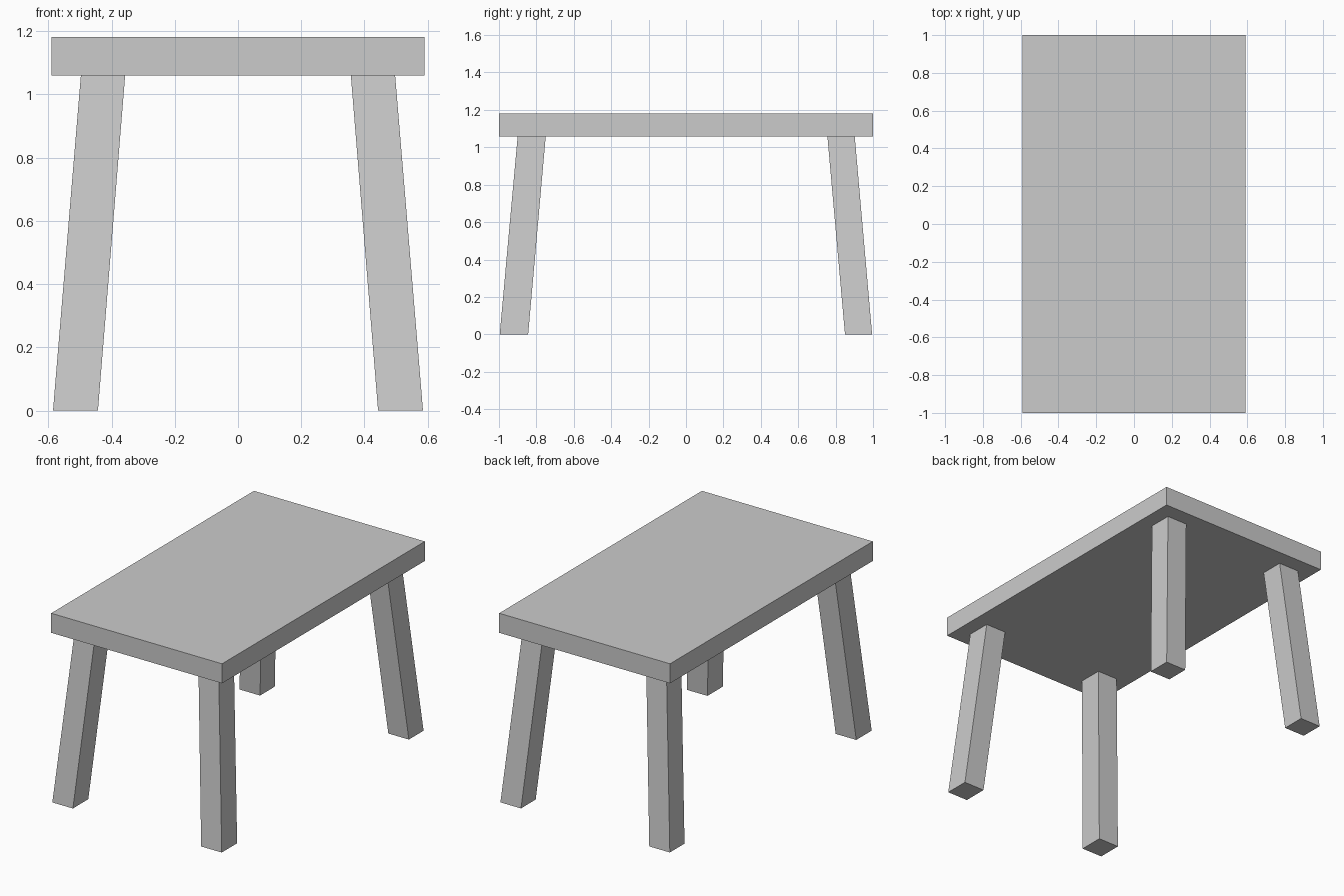
import bpy, bmesh

if "Cube" in bpy.data.objects:
    bpy.data.objects.remove(bpy.data.objects["Cube"])


def box(name, bottom, top, z0, z1):
    """Six-sided block between two (x0, x1, y0, y1) rectangles."""
    bm = bmesh.new()
    bmesh.ops.create_cube(bm, size=1)
    for v in bm.verts:
        r, z = (top, z1) if v.co.z > 0 else (bottom, z0)
        v.co = (r[1] if v.co.x > 0 else r[0], r[3] if v.co.y > 0 else r[2], z)
    bmesh.ops.recalc_face_normals(bm, faces=bm.faces)
    mesh = bpy.data.meshes.new(name)
    bm.to_mesh(mesh)
    bm.free()
    bpy.context.collection.objects.link(bpy.data.objects.new(name, mesh))


# Table top
slab = (-0.59, 0.59, -1.0, 1.0)
box("table_top", slab, slab, 1.059, 1.181)

# Splayed legs: (inner, outer) extents at the floor and under the top
FLOOR_X, TOP_X = (0.443, 0.585), (0.357, 0.497)
ROWS = {
    "front": (-1, (0.844, 0.996), (0.75, 0.90)),
    "back": (1, (0.85, 0.995), (0.756, 0.902)),
}


def span(side, extents):
    return tuple(sorted(side * e for e in extents))


for row, (sy, floor_y, top_y) in ROWS.items():
    for side, sx in (("left", -1), ("right", 1)):
        box(f"{row}_{side}_leg",
            span(sx, FLOOR_X) + span(sy, floor_y),
            span(sx, TOP_X) + span(sy, top_y), 0.0, 1.059)
